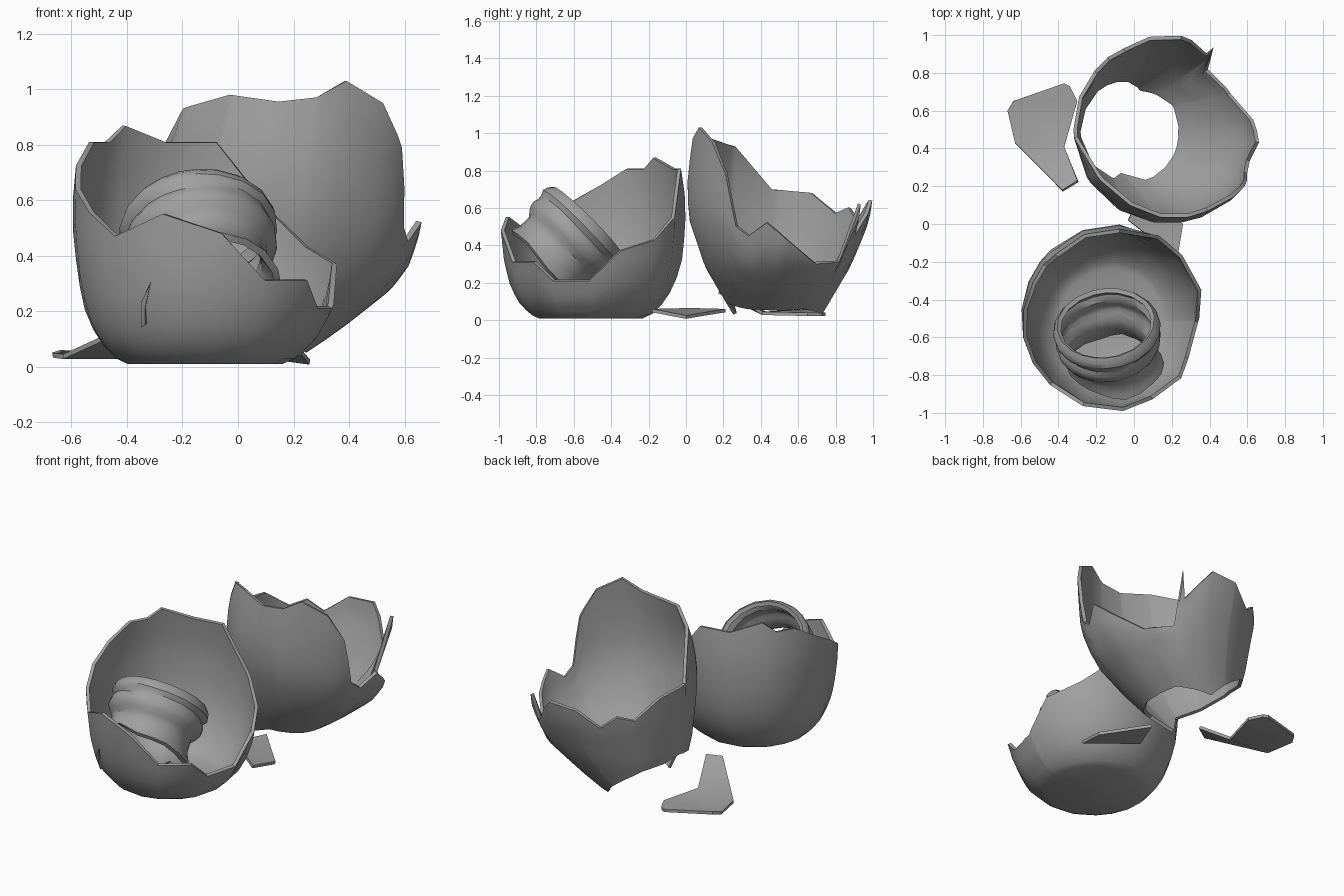
import bpy, bmesh
from math import sin, cos, radians, degrees, atan2
from mathutils import Matrix, Vector

cube = bpy.data.objects.get("Cube")
if cube:
    bpy.data.objects.remove(cube)

clay = bpy.data.materials.new("grey_clay")
clay.use_nodes = True
clay.diffuse_color = (0.35, 0.35, 0.35, 1)
clay.node_tree.nodes["Principled BSDF"].inputs["Base Color"].default_value = clay.diffuse_color


def lerp_table(table, v):
    """Linear lookup in rows sorted by their first entry."""
    if v <= table[0][0]:
        return table[0][1:]
    for a, b in zip(table, table[1:]):
        if v <= b[0]:
            t = (v - a[0]) / (b[0] - a[0])
            return [p + (q - p) * t for p, q in zip(a[1:], b[1:])]
    return table[-1][1:]


def around(table, angle):
    """Lookup by angle, wrapping past a full turn."""
    pts = sorted((a % 360, z) for a, z in table)
    pts = [(pts[-1][0] - 360, pts[-1][1])] + pts + [(pts[0][0] + 360, pts[0][1])]
    return lerp_table(pts, angle % 360)[0]


def rim_angles(profile, points):
    """Turn rim points in space into (angle, height) rows for a profile."""
    rows = []
    for x, y, z in points:
        cx, cy, rx, ry = lerp_table(profile, z)
        rows.append((degrees(atan2((y - cy) / ry, (x - cx) / rx)), z))
    return rows


def finish(name, bm, thickness):
    me = bpy.data.meshes.new(name)
    bm.to_mesh(me)
    bm.free()
    me.materials.append(clay)
    ob = bpy.data.objects.new(name, me)
    bpy.context.collection.objects.link(ob)
    mod = ob.modifiers.new("wall", 'SOLIDIFY')
    mod.thickness = thickness
    mod.offset = -1
    bpy.ops.object.select_all(action='DESELECT')
    ob.select_set(True)
    bpy.context.view_layer.objects.active = ob
    bpy.ops.object.modifier_apply(modifier="wall")
    bpy.ops.object.shade_smooth_by_angle(angle=radians(35))


def shell(name, profile, low, high, rows, power=1.0, cap=False, step=18,
          thickness=0.02, matrix=Matrix()):
    """Broken pot wall; profile rows are (z, centre x, centre y, x radius, y radius)."""
    angles = sorted({round(a % 360, 1) for a, z in low + high})
    columns = []
    for a, b in zip(angles, angles[1:] + [angles[0] + 360]):
        n = max(1, round((b - a) / step))
        columns += [a + (b - a) * i / n for i in range(n)]
    bm = bmesh.new()
    grid = []
    for ang in columns:
        z0, z1 = around(low, ang), around(high, ang)
        col = []
        for r in range(rows + 1):
            z = z0 + (z1 - z0) * (r / rows) ** power
            cx, cy, rx, ry = lerp_table(profile, z)
            co = Vector((cx + rx * cos(radians(ang)), cy + ry * sin(radians(ang)), z))
            col.append(bm.verts.new(matrix @ co))
        grid.append(col)
    for a, b in zip(grid, grid[1:] + grid[:1]):
        for r in range(rows):
            bm.faces.new((a[r], b[r], b[r + 1], a[r + 1]))
    if cap:
        bm.faces.new([c[0] for c in reversed(grid)])
    finish(name, bm, thickness)


def shard(name, points, thickness=0.018):
    """Flat broken piece from its outline, listed counter-clockwise from above."""
    bm = bmesh.new()
    bm.faces.new([bm.verts.new(p) for p in points])
    bmesh.ops.triangulate(bm, faces=bm.faces[:])
    finish(name, bm, thickness)


# Lower half of the pot, standing on its flat base
bowl_radii = [(.01, .28), (.03, .325), (.1, .395), (.2, .445), (.32, .477),
              (.5, .496), (.65, .495), (.81, .472), (.9, .455)]
bowl_profile = [(z, -.12 + min(z, .3) * .06, -.51 + min(z, .3) * .04, r, r)
                for z, r in bowl_radii]
bowl_rim = [(-2, .21), (18, .37), (43, .43), (62, .55), (87, .81), (110, .81), (133, .87),
            (143, .81), (157, .81), (192, .64), (226, .47), (250, .55), (275, .48),
            (295, .31), (318, .31), (332, .21)]
shell("pot_lower_half", bowl_profile, [(0, .01)], bowl_rim, 9, power=1.6, cap=True)

# Upper half of the pot, turned over and leaning
upper_profile = [(.03, -.03, .49, .245, .24), (.13, .045, .49, .32, .30),
                 (.28, .125, .49, .43, .39), (.37, .155, .495, .465, .425),
                 (.53, .175, .5, .495, .485), (.7, .18, .505, .5, .505),
                 (.85, .2, .505, .495, .49), (1.03, .23, .5, .46, .46)]
rim_points = [(.67, .43, .52), (.65, .32, .45), (.63, .25, .5), (.64, .21, .65), (.63, .18, .79),
              (.54, .12, .95), (.39, .07, 1.03), (.28, .05, .97), (.15, .05, .955),
              (-.02, .12, .98), (-.18, .27, .93), (-.28, .46, .7), (-.28, .67, .68),
              (-.2, .8, .57), (-.13, .87, .6), (-.05, .92, .53), (.08, .97, .63),
              (.25, 1, .64), (.43, .95, .62), (.38, .9, .45), (.4, .83, .31),
              (.52, .7, .3), (.62, .55, .42)]
upper_low = [(0, .05), (35, .06), (75, .03), (100, .1), (140, .22), (180, .27),
             (215, .2), (240, .14), (260, .03), (280, .09), (320, .06)]
shell("pot_upper_half", upper_profile, upper_low, rim_angles(upper_profile, rim_points), 8)

# Broken neck with its double collar, lying in the bowl
neck_radii = [(-.4, .295), (-.34, .268), (-.28, .24), (-.21, .236), (-.18, .262), (-.15, .278),
              (-.12, .28), (-.09, .264), (-.06, .288), (-.03, .283), (0, .26)]
neck_profile = [(z, 0, 0, r, r) for z, r in neck_radii]
neck_low = [(0, -.36), (30, -.36), (70, -.3), (100, -.35), (140, -.31), (180, -.27),
            (220, -.27), (250, -.29), (280, -.33), (320, -.33)]
place = (Matrix.Translation((-.15, -.525, .53)) @ Matrix.Rotation(radians(8), 4, 'Z')
         @ Matrix.Rotation(radians(-45), 4, 'X'))
shell("pot_neck", neck_profile, neck_low, [(0, 0)], 12, thickness=.025, matrix=place)

# Loose pieces on the ground
shard("shard_side", [(-.67, .6, .05), (-.63, .43, .045), (-.38, .18, .16), (-.30, .23, .17),
                     (-.37, .41, .045), (-.3, .65, .04), (-.34, .73, .04), (-.37, .745, .04),
                     (-.64, .65, .06)])
shard("shard_middle", [(-.03, .02, .065), (.23, -.18, .06), (.26, 0, .025), (.05, .21, .06)])

# Sliver stuck in the front of the bowl
shard("front_sliver", [(-.35, -.86, .14), (-.335, -.875, .15), (-.335, -.9, .21),
                       (-.315, -.93, .3), (-.35, -.905, .23)], .012)
